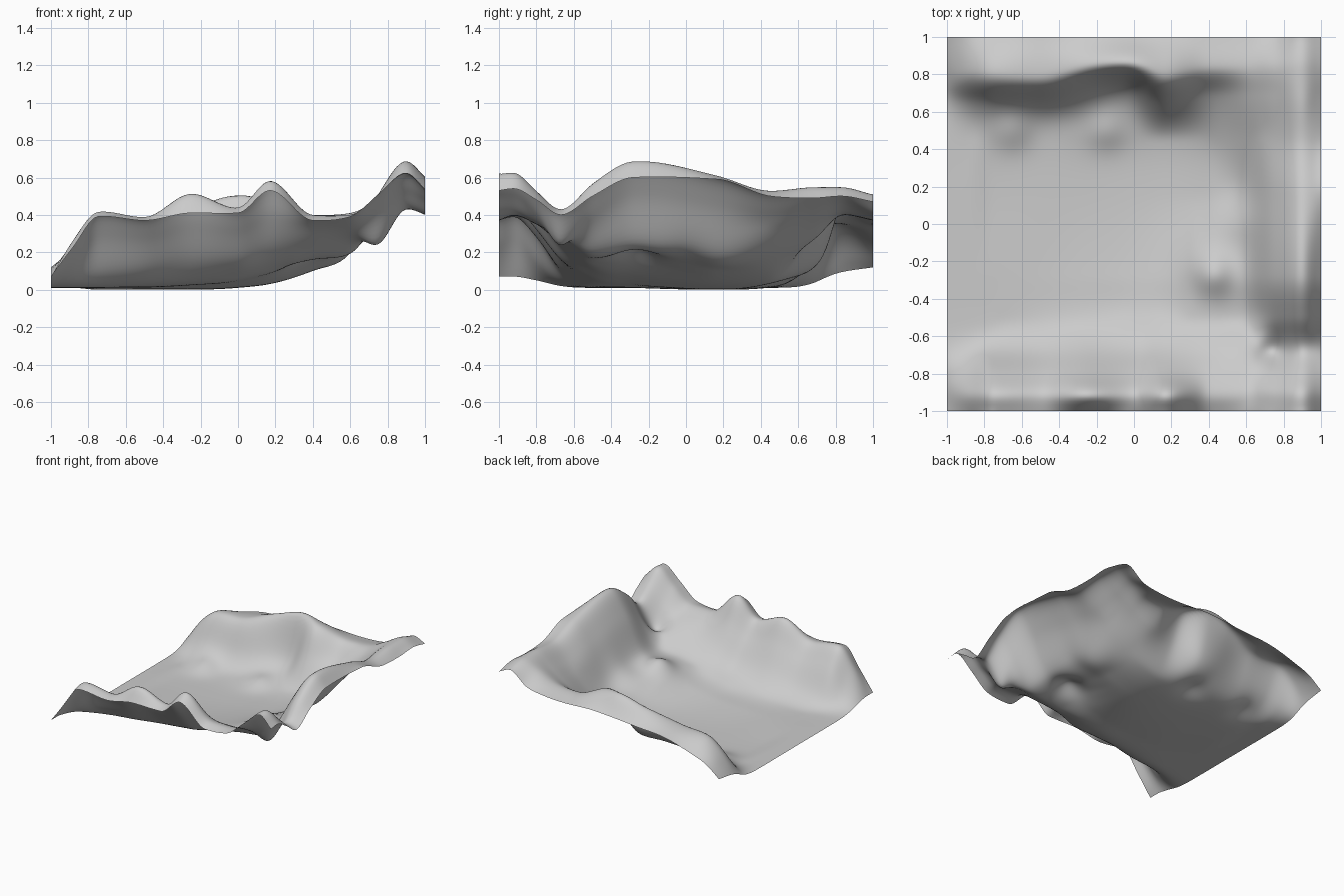
import bpy, bmesh, math

if "Cube" in bpy.data.objects:
    bpy.data.objects.remove(bpy.data.objects["Cube"])

# Stations across the terrain (x) and height profiles from front to back (y)
XS = [-1, -.88, -.75, -.5, -.25, 0, .17, .4, .6, .75, .9, 1]
PROFILES = [
    (-1.00, [.08, .24, .40, .38, .42, .42, .54, .38, .40, .52, .63, .54]),
    (-0.92, [.08, .28, .43, .40, .53, .45, .60, .41, .41, .52, .64, .55]),
    (-0.80, [.06, .16, .30, .29, .36, .33, .41, .36, .36, .42, .54, .49]),
    (-0.67, [.03, .05, .09, .12, .17, .17, .23, .26, .29, .26, .44, .41]),
    (-0.50, [.02, .02, .02, .03, .05, .08, .12, .17, .20, .39, .58, .51]),
    (-0.28, [.02, .02, .02, .02, .03, .05, .09, .19, .24, .52, .70, .61]),
    (0.17, [.02, .02, .01, .01, .01, .02, .04, .11, .20, .46, .62, .60]),
    (0.45, [.02, .02, .03, .02, .03, .04, .06, .14, .26, .42, .54, .51]),
    (0.68, [.04, .10, .15, .14, .16, .20, .28, .28, .36, .46, .56, .50]),
    (0.83, [.10, .26, .35, .37, .45, .52, .49, .41, .42, .49, .56, .51]),
    (1.00, [.13, .22, .27, .34, .36, .38, .39, .38, .39, .42, .52, .48]),
]
# The back ridge wanders in y along x
MEANDER = ([-1, -.5, -.05, .17, .4, 1], [-.02, -.05, .05, -.04, .01, 0])
# Small hills and hollows: x, y, radius, height
BUMPS = [(.42, -.27, .10, .05), (.73, -.68, .05, -.02), (-.15, .5, .1, .03),
         (-.65, .5, .1, .03), (.56, .02, .12, .03)]
N = 120


def smooth_curve(ts, vs):
    """Smooth interpolation through the points with little overshoot."""
    h = [b - a for a, b in zip(ts, ts[1:])]
    d = [(b - a) / k for a, b, k in zip(vs, vs[1:], h)]
    m = [d[0]]
    for i in range(1, len(d)):
        t = (d[i - 1] * h[i] + d[i] * h[i - 1]) / (h[i - 1] + h[i])
        lim = 3 * min(abs(d[i - 1]), abs(d[i]))
        same = d[i - 1] * d[i] > 0
        m.append(math.copysign(min(abs(t), lim), t) if same else 0.15 * t)
    m.append(d[-1])

    def f(t):
        i = 0
        while i < len(h) - 1 and t > ts[i + 1]:
            i += 1
        s = (t - ts[i]) / h[i]
        return ((1 + 2 * s) * (1 - s) ** 2 * vs[i] + s * (1 - s) ** 2 * h[i] * m[i]
                + s * s * (3 - 2 * s) * vs[i + 1] + s * s * (s - 1) * h[i] * m[i + 1])
    return f


# Terrain sheet: loft the profiles over a fine grid
rows = [smooth_curve(XS, p) for _, p in PROFILES]
ys = [y for y, _ in PROFILES]
meander = smooth_curve(*MEANDER)
bm = bmesh.new()
grid = []
for i in range(N + 1):
    x = -1 + 2 * i / N
    column = smooth_curve(ys, [r(x) for r in rows])
    line = []
    for j in range(N + 1):
        y = -1 + 2 * j / N
        shift = meander(x) * math.exp(-((y - .73) / .14) ** 2)
        z = column(y - shift) + sum(
            h * math.exp(-((x - a) ** 2 + (y - b) ** 2) / (r * r))
            for a, b, r, h in BUMPS)
        line.append(bm.verts.new((x, y, max(z, 0))))
    grid.append(line)
for i in range(N):
    for j in range(N):
        bm.faces.new((grid[i][j], grid[i + 1][j], grid[i + 1][j + 1], grid[i][j + 1]))

# Soften the creases between profiles inside the border
inner = [v for v in bm.verts if not v.is_boundary]
for _ in range(4):
    bmesh.ops.smooth_vert(bm, verts=inner, factor=.5, use_axis_z=True)
for f in bm.faces:
    f.smooth = True

# Rest the lowest point on the ground
low = min(v.co.z for v in bm.verts)
bmesh.ops.translate(bm, verts=bm.verts, vec=(0, 0, -low))
mesh = bpy.data.meshes.new("terrain")
bm.to_mesh(mesh)
bm.free()
bpy.context.collection.objects.link(bpy.data.objects.new("terrain", mesh))
